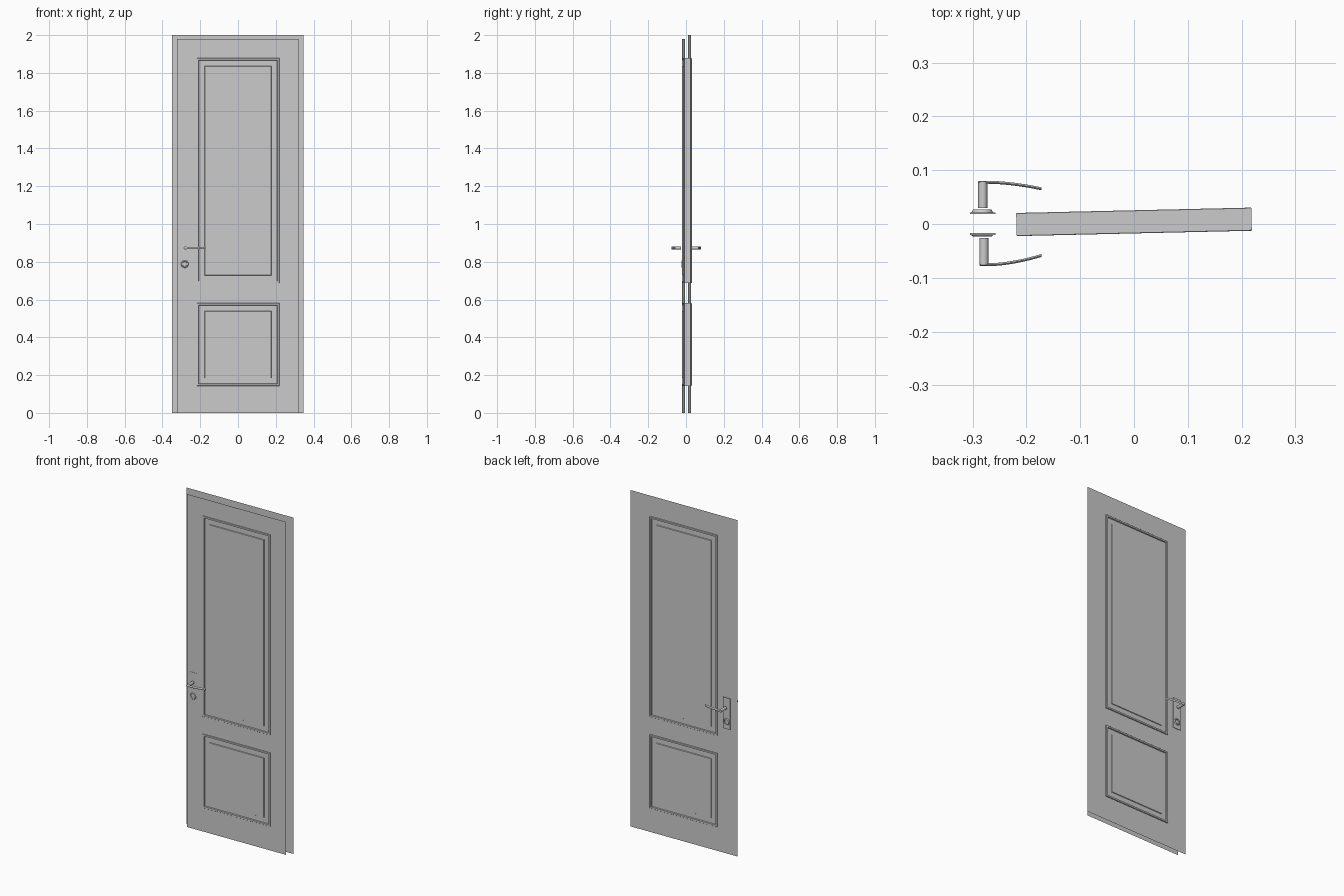
import bpy, bmesh, math
from mathutils import Vector, Matrix

if "Cube" in bpy.data.objects:
    bpy.data.objects.remove(bpy.data.objects["Cube"])

TILT, OFF = 0.0228, 0.004           # the leaf is turned very slightly about z
PANELS = [(0.143, 0.581), (0.687, 1.878)]
PW = 0.2185                         # panel half width


def finish(bm, name, tilt=False, smooth=False):
    bmesh.ops.remove_doubles(bm, verts=bm.verts, dist=1e-6)
    bmesh.ops.recalc_face_normals(bm, faces=bm.faces)
    me = bpy.data.meshes.new(name)
    bm.to_mesh(me)
    bm.free()
    ob = bpy.data.objects.new(name, me)
    bpy.context.collection.objects.link(ob)
    if tilt:
        ob.rotation_euler.z = TILT
        ob.location.y = OFF
    if smooth:
        bpy.ops.object.select_all(action='DESELECT')
        ob.select_set(True)
        bpy.context.view_layer.objects.active = ob
        bpy.ops.object.shade_smooth_by_angle(angle=math.radians(35))
    return ob


def sheet(name, x0, x1, top, y):
    # thin door skin with an opening for each panel
    bm = bmesh.new()
    xs = [x0, -PW, PW, x1]
    zs = [0, *PANELS[0], *PANELS[1], top]
    for i in range(3):
        for j in range(5):
            if i == 1 and j in (1, 3):
                continue
            bm.faces.new([bm.verts.new((x, y, z)) for x, z in (
                (xs[i], zs[j]), (xs[i + 1], zs[j]),
                (xs[i + 1], zs[j + 1]), (xs[i], zs[j + 1]))])
    finish(bm, name, True)


def panel(name, z0, z1):
    # (inset, height): moulding rim, valley, raised field, on both faces
    steps = [(0, 0.0), (0, 0.0205), (0.001, 0.0215), (0.010, 0.0215),
             (0.012, 0.0150), (0.041, 0.0150), (0.043, 0.0185)]
    bm = bmesh.new()
    for s in (-1, 1):
        prev = None
        for d, h in steps:
            ring = [bm.verts.new((x, s * h, z)) for x, z in (
                (-PW + d, z0 + d), (PW - d, z0 + d),
                (PW - d, z1 - d), (-PW + d, z1 - d))]
            if prev:
                for k in range(4):
                    m = (k + 1) % 4
                    bm.faces.new((prev[k], prev[m], ring[m], ring[k]))
            prev = ring
        bm.faces.new(prev)
    finish(bm, name, True)


def lathe_y(name, x, z, prof, n=32):
    # round part turned about an axis along y; prof = (radius, y)
    bm = bmesh.new()
    prev = None
    for r, y in prof:
        ring = [bm.verts.new((x + r * math.cos(2 * math.pi * k / n), y,
                              z + r * math.sin(2 * math.pi * k / n)))
                for k in range(n)]
        if prev:
            for k in range(n):
                m = (k + 1) % n
                bm.faces.new((prev[k], prev[m], ring[m], ring[k]))
        else:
            bm.faces.new(ring)
        prev = ring
    bm.faces.new(prev)
    finish(bm, name, smooth=True)


def lever(name, x0, x1, y0, y1, z, n=14, sides=12):
    # flattened oval section following a gentle bow in plan
    bm = bmesh.new()
    prev = None
    for i in range(n + 1):
        t = i / n
        x = x0 + (x1 - x0) * t
        y = y0 + (y1 - y0) * max(0, t - 0.15) ** 1.7 / 0.85 ** 1.7
        ring = []
        for k in range(sides):
            a = 2 * math.pi * k / sides
            ring.append(bm.verts.new((x, y + 0.0027 * math.cos(a),
                                      z + 0.0065 * math.sin(a))))
        if prev:
            for k in range(sides):
                m = (k + 1) % sides
                bm.faces.new((prev[k], prev[m], ring[m], ring[k]))
        else:
            bm.faces.new(ring)
        prev = ring
    bm.faces.new(prev)
    finish(bm, name, smooth=True)


def plate(name, x, z0, z1, ya, yb):
    # thin lock plate
    bm = bmesh.new()
    bmesh.ops.create_cube(bm, size=1)
    bm.transform(Matrix.Translation((x, (ya + yb) / 2, (z0 + z1) / 2)) @
                 Matrix.Diagonal((0.048, abs(yb - ya), z1 - z0, 1)))
    finish(bm, name)


# door skins
sheet("front_skin", -0.323, 0.319, 1.98, -0.0165)
sheet("back_skin", -0.348, 0.348, 2.0, 0.0155)

# panels
panel("lower_panel", *PANELS[0])
panel("upper_panel", *PANELS[1])

# handle sets: side, axis x, plate y pair, ring top, spindle range, lever ys
SETS = [("front", -0.279, -0.0165, -0.0205, -0.0235, -0.026, -0.077, -0.0755, -0.0585),
        ("back", -0.281, 0.0190, 0.0215, 0.0270, 0.030, 0.080, 0.0775, 0.0655)]
for side, x, pa, pb, rt, sa, sb, la, lb in SETS:
    plate(side + "_lock_plate", -0.281, 0.745, 0.930, pa, pb)
    lathe_y(side + "_keyhole_ring", -0.282, 0.788,
            [(0.020, pa), (0.020, pb), (0.017, rt), (0.013, rt), (0.012, pb)])
    lathe_y(side + "_spindle", x, 0.873,
            [(0.0085, sa), (0.0085, sb - math.copysign(0.001, sb)), (0.0075, sb)])
    lever(side + "_lever", x - 0.007, -0.172, la, lb, 0.873)
